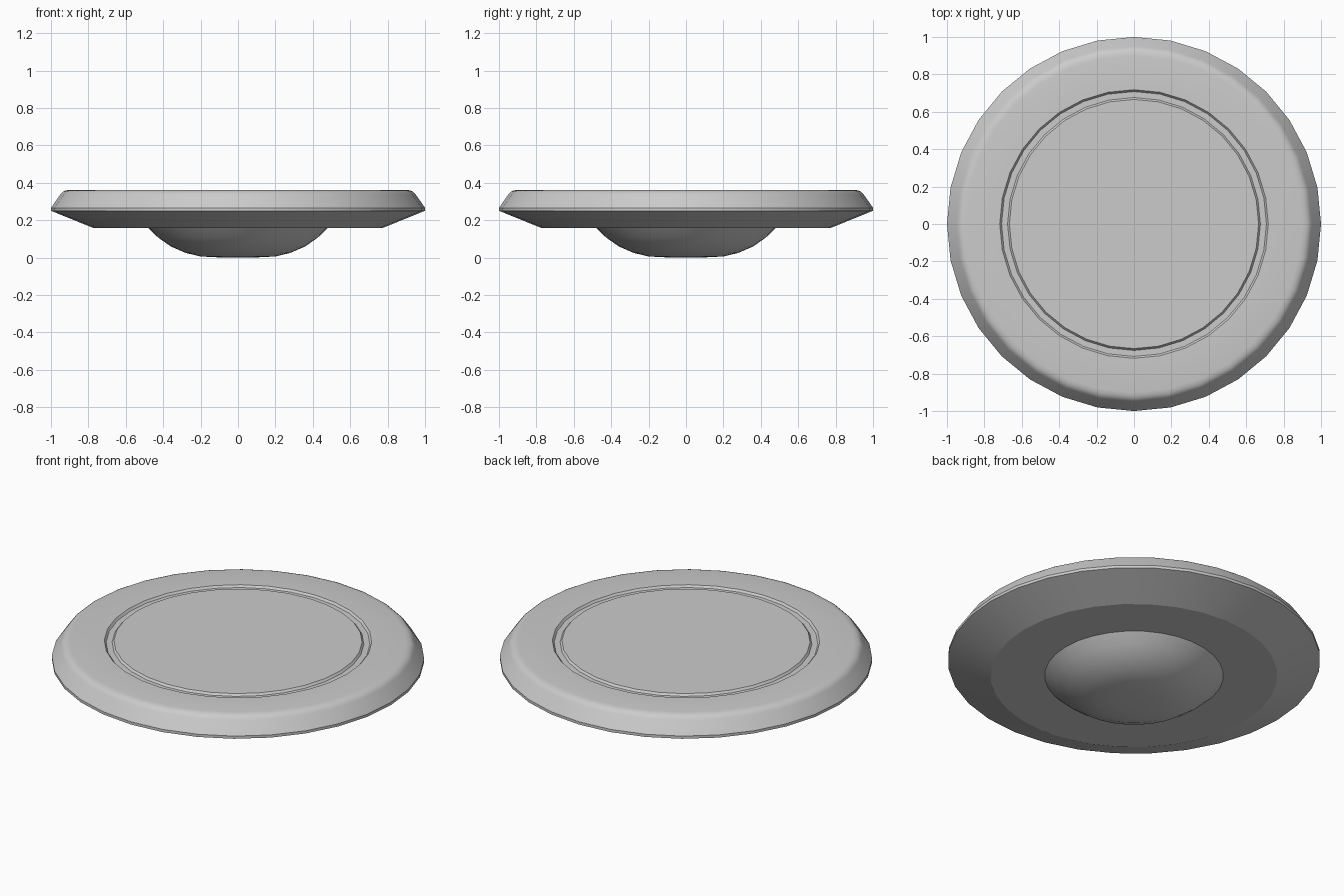
import bpy, bmesh, math

if "Cube" in bpy.data.objects:
    bpy.data.objects.remove(bpy.data.objects["Cube"])

SIDES = 32


def lathe(name, profile, angle=20):
    """Spin an (r, z) profile around z; ends on a ring are capped flat, r = 0 is a pole."""
    bm = bmesh.new()
    rings = []
    for r, z in profile:
        if r == 0:
            rings.append([bm.verts.new((0, 0, z))] * SIDES)
        else:
            rings.append([bm.verts.new((r * math.cos(2 * math.pi * i / SIDES),
                                        r * math.sin(2 * math.pi * i / SIDES), z))
                          for i in range(SIDES)])
    for a, b in zip(rings, rings[1:]):
        for i in range(SIDES):
            j = (i + 1) % SIDES
            corners = list(dict.fromkeys((a[i], a[j], b[j], b[i])))
            bm.faces.new(corners)
    for ring in (rings[0], rings[-1]):
        if ring[0] is not ring[1]:
            bm.faces.new(ring)
    bmesh.ops.recalc_face_normals(bm, faces=bm.faces)
    mesh = bpy.data.meshes.new(name)
    bm.to_mesh(mesh)
    bm.free()
    obj = bpy.data.objects.new(name, mesh)
    bpy.context.collection.objects.link(obj)
    bpy.ops.object.select_all(action='DESELECT')
    obj.select_set(True)
    bpy.context.view_layer.objects.active = obj
    bpy.ops.object.shade_smooth_by_angle(angle=math.radians(angle))
    return obj


# Disc: flat underside, sloped flank, thin rim band, rounded shoulder, grooved top
lathe("disc", [
    (0.77, 0.157), (1.0, 0.250), (1.0, 0.266),
    (0.951, 0.336), (0.944, 0.345), (0.934, 0.353), (0.92, 0.359), (0.90, 0.362),
    (0.718, 0.362), (0.708, 0.350), (0.676, 0.350), (0.666, 0.362),
])

# Shallow bowl-shaped foot under the disc
lathe("foot_bowl", [
    (0.48, 0.157), (0.426, 0.106), (0.36, 0.060), (0.28, 0.025), (0.20, 0.006),
    (0.10, 0.001), (0, 0),
])
